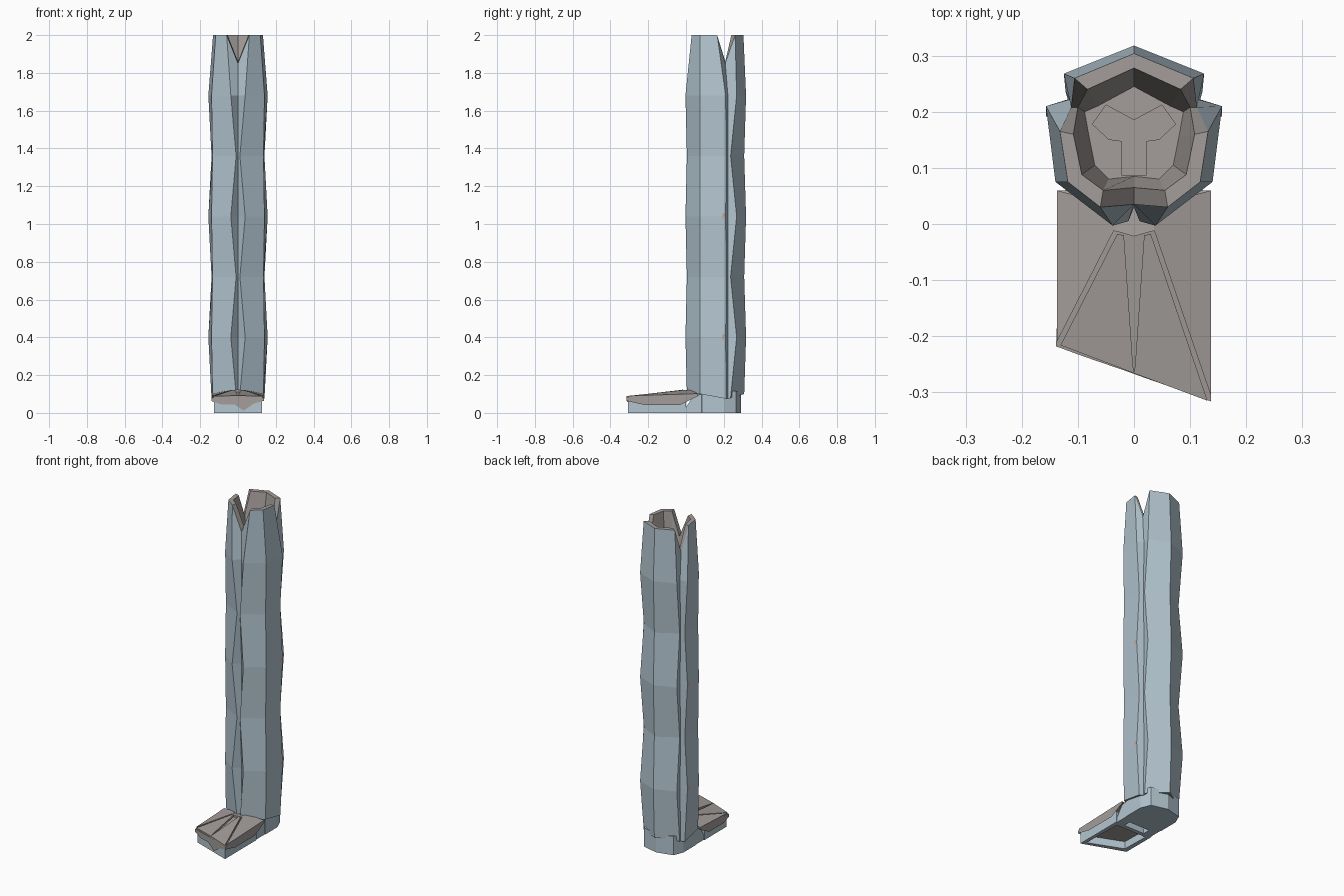
import bpy, bmesh
from mathutils import Vector

cube = bpy.data.objects.get("Cube")
if cube:
    bpy.data.objects.remove(cube)


def material(name, rgb):
    m = bpy.data.materials.new(name)
    m.use_nodes = True
    m.diffuse_color = (*rgb, 1)
    m.node_tree.nodes["Principled BSDF"].inputs["Base Color"].default_value = (*rgb, 1)
    return m


BLUE = material("pale blue", (0.45, 0.56, 0.63))
GREY = material("warm grey", (0.37, 0.34, 0.325))
PEACH = material("peach", (0.6, 0.36, 0.27))


def finish(name, bm, mats):
    bmesh.ops.recalc_face_normals(bm, faces=bm.faces)
    mesh = bpy.data.meshes.new(name)
    bm.to_mesh(mesh)
    bm.free()
    for m in mats:
        mesh.materials.append(m)
    ob = bpy.data.objects.new(name, mesh)
    bpy.context.collection.objects.link(ob)
    return ob


def mirrored(half):
    """Close a half outline, first and last points lying on x = 0."""
    return half + [(-p[0], *p[1:]) for p in reversed(half[1:-1])]


def loft(name, rings, mats, grey_from=None):
    """Skin a list of closed rings and cap both ends."""
    bm = bmesh.new()
    rows = [[bm.verts.new(p) for p in ring] for ring in rings]
    n = len(rows[0])
    for k in range(len(rows) - 1):
        for i in range(n):
            j = (i + 1) % n
            f = bm.faces.new((rows[k][i], rows[k][j], rows[k + 1][j], rows[k + 1][i]))
            f.material_index = int(grey_from is not None and k >= grey_from)
    for row in (rows[0], rows[-1]):
        f = bm.faces.new(row)
        f.material_index = int(grey_from is not None)
    return finish(name, bm, mats)


def plate(name, outline, depth, mat):
    lower = [(x, y, z - depth) for x, y, z in outline]
    return loft(name, [lower, outline], [mat])


# Shaft: three lobes parted by a front groove and two side grooves
def section(pts, z, groove_z=None):
    zs = [z] * len(pts)
    if groove_z:
        zs[0] = zs[4] = groove_z
    return mirrored([(x, y, h) for (x, y), h in zip(pts, zs)])


wide = [(0, .035), (.038, -.003), (.14, .075), (.157, .21), (.115, .222), (.125, .268), (0, .318)]
slim = [(0, .03), (.01, .005), (.135, .075), (.14, .212), (.118, .222), (.122, .236), (0, .308)]
crown = [(0, .035), (.06, .03), (.118, .075), (.132, .165), (.112, .208), (.106, .26), (0, .304)]
rim = [(0, .065), (.055, .06), (.093, .088), (.108, .16), (.1, .208), (.083, .24), (0, .278)]
well = [(0, .085), (.045, .08), (.07, .105), (.08, .155), (.088, .2), (.065, .21), (0, .245)]

hem_z = [.11, .1, .1, .075, .075, .08, .1]
hem = mirrored([(x, y, z) for (x, y), z in zip(slim, hem_z)])
rings = [hem]
for k in range(5):
    rings.append(section(slim if k % 2 else wide, .4 + .32 * k))
rings += [section(crown, 2, 1.85), section(rim, 2, 1.86), section(well, 1.81)]
loft("shaft", rings, [BLUE, GREY], grey_from=len(rings) - 3)

# Raised three-armed plate on the floor of the crown
arms = [(0, .086), (.022, .086), (.022, .147), (.045, .15), (.075, .178), (.05, .213), (0, .186)]
plate("floor_plate", mirrored([(x, y, 1.816) for x, y in arms]), .008, GREY)

# Small inlays in the side grooves
for side, label in ((1, "left"), (-1, "right")):
    for z, level in ((.4, "lower"), (1.04, "upper")):
        quad = [(side * .155, .192, z - .015), (side * .155, .206, z - .015),
                (side * .157, .206, z + .015), (side * .157, .192, z + .015)]
        bm = bmesh.new()
        bm.faces.new([bm.verts.new(p) for p in quad])
        finish(f"{level}_{label}_inlay", bm, [PEACH])

# Heel block under the shaft
heel = [(0, .045), (.08, .045), (.125, .085), (.125, .205), (.1, .265), (0, .29)]
loft("heel", [mirrored([(x, y, z) for x, y in heel]) for z in (0, .115)], [BLUE])

# Instep wedges joining heel and toe
for side, label in ((1, "left"), (-1, "right")):
    a, b = side * .122, side * .07
    profile = [(-.02, 0), (.09, .0), (.09, .1), (.04, .09)]
    loft(f"{label}_instep", [[(x, y, z) for y, z in profile] for x in (a, b)], [BLUE])

# Sole: slanted toe block with a hollow underside
toe = [(-.127, .0), (-.127, -.215), (.127, -.308), (.127, .0)]
sole = loft("sole", [[(x, y, z) for x, y in toe] for z in (0, .068)], [BLUE, GREY])
bm = bmesh.new()
bm.from_mesh(sole.data)
bottom = [f for f in bm.faces if f.normal.z < -.9]
bmesh.ops.inset_region(bm, faces=bottom, thickness=.035)
cavity = bmesh.ops.extrude_face_region(bm, geom=bottom)
bmesh.ops.delete(bm, geom=bottom, context='FACES')
for item in cavity["geom"]:
    if isinstance(item, bmesh.types.BMVert):
        item.co.z += .045
    elif isinstance(item, bmesh.types.BMFace):
        item.material_index = 1
bmesh.ops.recalc_face_normals(bm, faces=bm.faces)
bm.to_mesh(sole.data)
bm.free()

# Toe cover: jagged lower edge, sloping top; columns are x, y, low z, top z
cover = [(-.137, .06, .088, .098), (-.137, -.03, .042, .092), (-.137, -.17, .042, .085),
         (-.139, -.218, .062, .08), (-.09, -.236, .045, .081), (-.02, -.26, .045, .082),
         (.03, -.278, .012, .082), (.085, -.297, .05, .081), (.137, -.316, .064, .08),
         (.137, -.22, .042, .083), (.137, -.03, .042, .092), (.137, .06, .088, .098)]
bm = bmesh.new()
low = [bm.verts.new((x, y, a)) for x, y, a, b in cover]
top = [bm.verts.new((x, y, b)) for x, y, a, b in cover]
ridge = bm.verts.new((0, .03, .115))
for i in range(len(cover)):
    j = (i + 1) % len(cover)
    if j:
        bm.faces.new((low[i], low[j], top[j], top[i]))
    bm.faces.new((top[i], top[j], ridge))
finish("toe_cover", bm, [GREY])

# Facet plates on the cover, parted by narrow slits
for side, label, front in ((-1, "right", -.217), (1, "left", -.314)):
    plate(f"{label}_side_facet", [(side * .137, .06, .102), (side * .03, .03, .122),
          (side * .036, -.012, .121), (side * .137, front + .008, .09)], .012, GREY)
    plate(f"{label}_toe_facet", [(side * .03, -.018, .121), (side * .018, -.02, .122),
          (side * .002, -.25, .094), (0, -.266, .092), (side * .131, front - side * .001, .088)],
          .012, GREY)
plate("instep_ridge", [(-.036, -.012, .121), (0, -.022, .123), (.036, -.012, .121),
                       (.05, .06, .115), (-.05, .06, .115)], .012, GREY)
